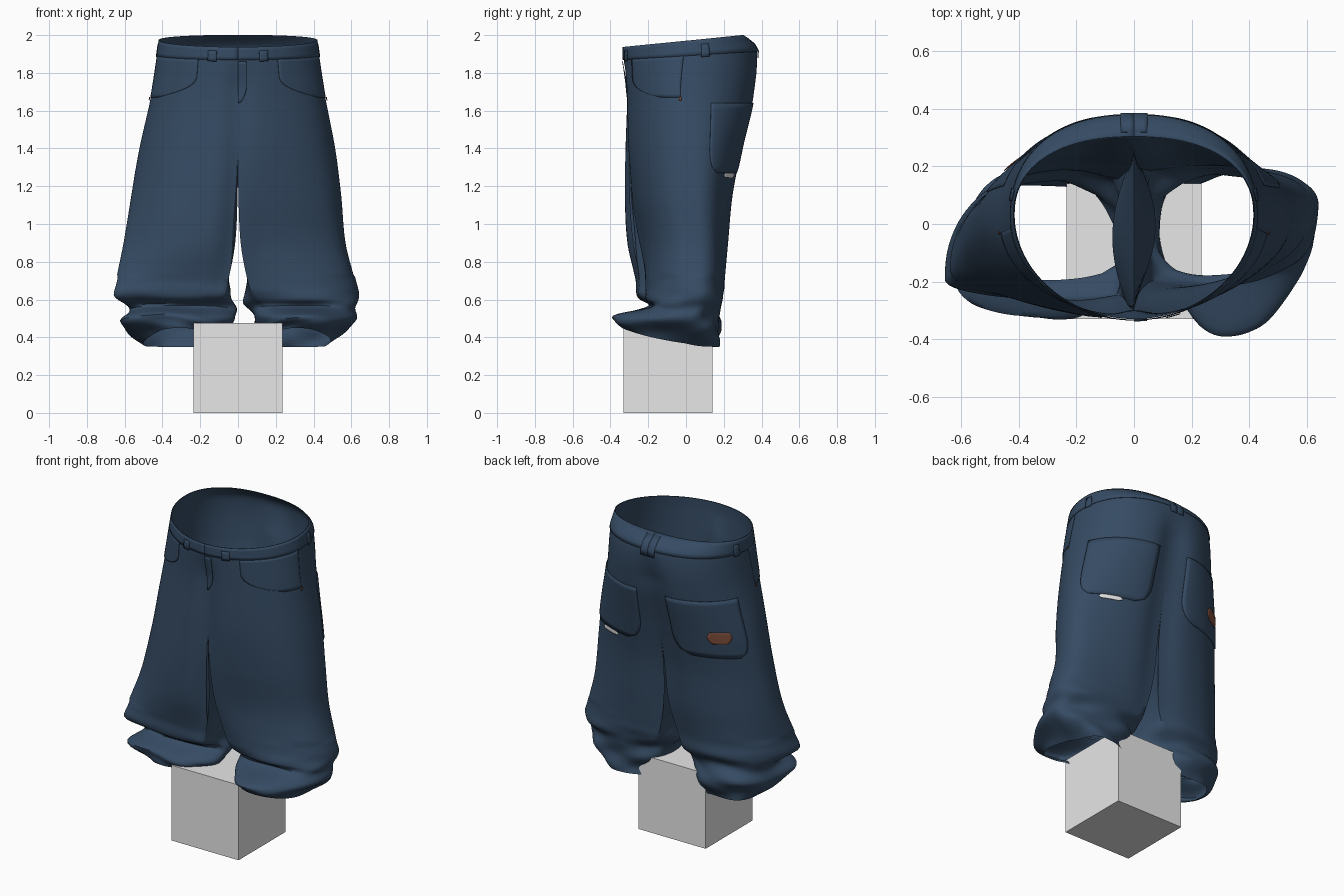
import bpy, bmesh, math
from mathutils import Vector

if "Cube" in bpy.data.objects:
    bpy.data.objects.remove(bpy.data.objects["Cube"])

def material(name, rgb):
    m = bpy.data.materials.new(name)
    m.diffuse_color = (*rgb, 1)
    m.use_nodes = True
    m.node_tree.nodes["Principled BSDF"].inputs["Base Color"].default_value = m.diffuse_color
    return m

DENIM = material("denim_blue", (0.036, 0.070, 0.125))
GREY = material("light_grey", (0.8, 0.8, 0.8))
RUST = material("rust_orange", (0.24, 0.085, 0.05))

CROTCH = 1.42
# Leg sections: height, inner x, outer x, front y, back y, y of widest point, roundness
LEFT = [(0.35, .10, .50, -.30, .15, -.08, 1), (0.47, .03, .62, -.33, .18, -.13, 1),
        (0.55, .01, .58, -.19, .16, -.12, .85), (0.62, .00, .65, -.26, .20, -.19, .6),
        (0.70, .00, .64, -.27, .20, -.17, .4), (0.90, 0, .60, -.32, .23, -.08, .12),
        (1.15, 0, .56, -.335, .255, -.03, .02), (1.40, 0, .52, -.33, .305, 0, 0),
        (1.68, 0, .46, -.32, .37, 0, 0), (1.90, 0, .425, -.33, .375, .02, 0),
        (1.97, 0, .415, -.33, .30, .03, 0)]
RIGHT = [(0.35, .12, .49, -.34, .17, 0, 1), (0.46, .08, .60, -.37, .18, .0, 1),
         (0.54, .06, .62, -.20, .165, .04, .9), (0.60, .01, .645, -.22, .20, .06, .65),
         (0.70, 0, .625, -.225, .21, .06, .4), (0.90, 0, .575, -.235, .23, .05, .12),
         (1.15, 0, .55, -.28, .255, .03, .02), (1.40, 0, .515, -.31, .305, .02, 0),
         (1.68, 0, .46, -.32, .37, 0, 0), (1.90, 0, .425, -.33, .375, .02, 0),
         (1.97, 0, .415, -.33, .30, .03, 0)]

def section(rows, z):
    """Smoothly interpolated section at height z."""
    z = min(max(z, rows[0][0]), rows[-1][0])
    i = max(j for j in range(len(rows) - 1) if rows[j][0] <= z)
    a, b = rows[i], rows[i + 1]
    p, q = rows[max(i - 1, 0)], rows[min(i + 2, len(rows) - 1)]
    h = b[0] - a[0]
    u = (z - a[0]) / h
    out = []
    for c in range(1, 7):
        m0 = (b[c] - p[c]) / (b[0] - p[0]) * h
        m1 = (q[c] - a[c]) / (q[0] - a[0]) * h
        out.append((2*u**3 - 3*u*u + 1) * a[c] + (u**3 - 2*u*u + u) * m0
                   + (3*u*u - 2*u**3) * b[c] + (u**3 - u*u) * m1)
    return out

def spow(v, e):
    return math.copysign(abs(v) ** e, v)

def cloth(side, t, z):
    """Cloth point: t 0..1 runs front centre, outside, back centre; 1..2 is the inner leg wall."""
    xin, xout, yf, yb, ym, k = section(RIGHT if side > 0 else LEFT, z)
    k = min(max(k, 0), 1) if z < CROTCH else 0
    b = math.pi * (-0.2 + 1.4 * t) if t <= 1 else math.pi * (1.2 + 0.6 * (t - 1))
    xc, r = (xin + xout) / 2, (xout - xin) / 2
    e = .85 if math.sin(b) > 0 else 1
    sb, cb = spow(math.sin(b), e), spow(math.cos(b), e)
    bx, by = xc + r * sb, ym + cb * ((yf - ym) if cb > 0 else (ym - yb))
    if t <= 1:
        # front flatter at the sides, seat squarer
        e = 1.02 if t < .5 else .87
        s, c = abs(math.sin(math.pi * t)) ** e, spow(math.cos(math.pi * t), e)
        s = 0 if t in (0, 1) else s
        ax, ay = xout * s, ym + c * ((yf - ym) if c > 0 else (ym - yb))
    else:
        # inner wall bellies out into the leg
        ax = .08 * math.sin(math.pi * (t - 1)) * min(1, (CROTCH - z) / .4)
        ay = yb + (yf - yb) * (t - 1)
    # centre creases at front and back
    if z < 1.88:
        fade = min(1, (1.88 - z) / .15) * (1 - k)
        mean = sum(section(rw, z)[2] for rw in (LEFT, RIGHT)) / 2
        df, db = (t, 1 - t) if t <= 1 else (2 - t, t - 1)
        ay += (mean + .02 - ay) * math.exp(-(df / .045) ** 2) * fade
        ay -= .035 * math.exp(-(db / .05) ** 2) * fade
    x, y = ax + (bx - ax) * k, ay + (by - ay) * k
    # loose folds near the ankle, soft drape above
    g = min(max((.66 - z) / .1, 0), 1)
    d = g * .013 * math.sin(3 * b + 28 * z + 2 * side) + g * .005 * math.sin(5 * b - 50 * z)
    if t <= 1 and CROTCH - .7 < z < 1.75:
        d += .006 * math.sin(math.pi * t) ** 2 * math.sin(6 * math.pi * t + 2 * z * side) \
            * min(1, (1.75 - z) * 2) * (1 - g)
    x += d * math.sin(b)
    y -= d * math.cos(b)
    # sloping hem and waistline
    zz = z
    if z < .6:
        zz += .10 * (.6 - z) / .25 * ((cb + 1) / 2) ** 2.5
    if z > 1.75:
        zz += .10 * y * (z - 1.75) / .22
    return Vector((side * max(x, 0), y, zz))

def finish(name, bm, mat, smooth=True):
    me = bpy.data.meshes.new(name)
    bmesh.ops.remove_doubles(bm, verts=bm.verts, dist=.0005)
    bmesh.ops.recalc_face_normals(bm, faces=bm.faces)
    bm.to_mesh(me)
    bm.free()
    me.materials.append(mat)
    ob = bpy.data.objects.new(name, me)
    bpy.context.collection.objects.link(ob)
    if smooth:
        bpy.context.view_layer.objects.active = ob
        bpy.ops.object.select_all(action='DESELECT')
        ob.select_set(True)
        bpy.ops.object.shade_smooth_by_angle(angle=math.radians(50))
    return ob

def sheet(bm, pts):
    vs = [[bm.verts.new(p) for p in row] for row in pts]
    for r0, r1 in zip(vs, vs[1:]):
        for i in range(len(r0) - 1):
            bm.faces.new((r0[i], r0[i + 1], r1[i + 1], r1[i]))

# Trousers: outer cloth full height, inner leg walls below the crotch
bm = bmesh.new()
low = [.35 + (CROTCH - .35) * i / 70 for i in range(71)]
high = [CROTCH + (1.97 - CROTCH) * i / 24 for i in range(25)]
for side in (-1, 1):
    sheet(bm, [[cloth(side, i / 64, z) for i in range(65)] for z in low + high[1:]])
    sheet(bm, [[cloth(side, 1 if i == 0 else 0 if i == 20 else 1 + i / 20, z) for i in range(21)]
               for z in low])
finish("trousers", bm, DENIM)

def lifted(side, t, z, off):
    p = cloth(side, t, z)
    d = cloth(side, min(t + .01, 1), z) - cloth(side, max(t - .01, 0), z)
    n = Vector((d.y, -d.x, 0)) * side
    return p + n.normalized() * off

def plate(name, side, z0, z1, t_range, mat=DENIM, off=.004, nz=12, nt=20):
    """Thin panel following the cloth; t_range(u) gives its edges at height fraction u."""
    bm = bmesh.new()
    rows = []
    for j in range(nz + 1):
        u = j / nz
        a, b = t_range(u)
        rows.append([lifted(side, a + (b - a) * i / nt, z0 + (z1 - z0) * u, off) for i in range(nt + 1)])
    sheet(bm, rows)
    ob = finish(name, bm, mat)
    so = ob.modifiers.new("thickness", 'SOLIDIFY')
    so.thickness = .003
    so.offset = 0
    return ob

def corner(u, size):
    return size * (1 - math.sqrt(max(0, 1 - (1 - min(u / .35, 1)) ** 2)))

def blob(u, a, b, size):
    c = size * (2 * u - 1) ** 2
    return a + c, b - c

for side, label in ((-1, "left"), (1, "right")):
    plate(label + "_waistband", side, 1.89, 1.97, lambda u: (0, 1), nz=4, nt=48)
    plate(label + "_front_pocket", side, 1.67, 1.89,
          lambda u: (.165 + .20 * (1 - min(u / .55, 1)) ** 3, .47))
    plate(label + "_back_pocket", side, 1.27, 1.64,
          lambda u: (.60 + corner(u, .06), .945 - corner(u, .06)), off=.005)
    # belt loops and pocket rivet
    for n, t in (("front", .105), ("side", .56)):
        plate(label + "_" + n + "_belt_loop", side, 1.88, 1.945,
              lambda u, t=t: (t - .018, t + .018), off=.009, nz=3, nt=3)
    plate(label + "_pocket_rivet", side, 1.655, 1.672, lambda u: (.462, .475), RUST, .009, 2, 2)
    plate(label + "_back_belt_loop", side, 1.86, 1.96, lambda u: (.975, 1), off=.008, nz=3, nt=3)

# Fly flap
plate("fly_flap", 1, 1.64, 1.88, lambda u: (0, .035 * math.sqrt(min(1, u * 3 + .05))), off=.008, nt=6)

# Worn patch and torn slit on the back pockets
plate("worn_patch", -1, 1.365, 1.44,
      lambda u: blob(u, .67 + .025 * (1 - u), .80, .02), RUST, .010, 8, 10)
plate("torn_slit", 1, 1.245, 1.27,
      lambda u: blob(u, .72, .835, .015), GREY, .010, 4, 8)

# Block standing between the legs
bm = bmesh.new()
bmesh.ops.create_cube(bm, size=1)
for v in bm.verts:
    v.co = Vector((v.co.x * .47, v.co.y * .47 - .095, (v.co.z + .5) * .475))
finish("block", bm, GREY, False)
